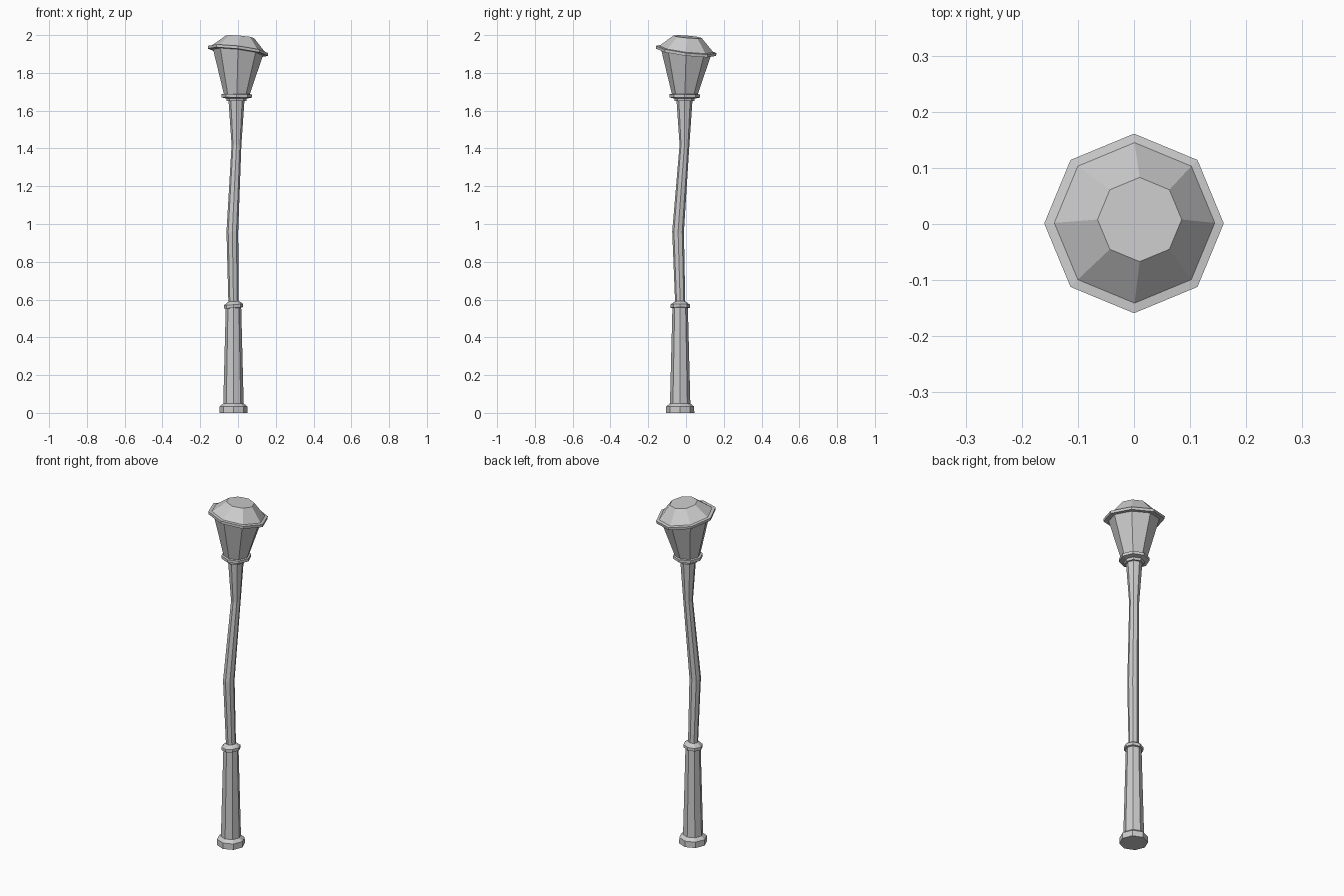
import bpy, bmesh
from math import cos, sin, pi

if "Cube" in bpy.data.objects:
    bpy.data.objects.remove(bpy.data.objects["Cube"])

SIDES = 8


def loft(name, rings, cap_bottom=False, cap_top=False):
    """Skin octagonal rings given as (cx, cy, z, radius, slope_x, slope_y)."""
    bm = bmesh.new()
    loops = []
    for cx, cy, z, r, sx, sy in rings:
        loop = []
        for i in range(SIDES):
            dx, dy = r * cos(2 * pi * i / SIDES), r * sin(2 * pi * i / SIDES)
            loop.append(bm.verts.new((cx + dx, cy + dy, z + sx * dx + sy * dy)))
        loops.append(loop)
    for a, b in zip(loops, loops[1:]):
        for i in range(SIDES):
            j = (i + 1) % SIDES
            bm.faces.new((a[i], a[j], b[j], b[i]))
    if cap_bottom:
        bm.faces.new(loops[0][::-1])
    if cap_top:
        bm.faces.new(loops[-1])
    mesh = bpy.data.meshes.new(name)
    bm.to_mesh(mesh)
    bm.free()
    obj = bpy.data.objects.new(name, mesh)
    bpy.context.collection.objects.link(obj)
    return obj


# Shared joint rings, so that neighbouring parts meet exactly
BX, BY = -0.024, -0.031
base_top = (BX, BY, 0.555, 0.041, 0.06, 0)
pole_foot = (BX, BY, 0.59, 0.027, 0.06, 0)
pole_head = (-0.008, -0.008, 1.65, 0.042, 0, 0)
lamp_foot = (-0.006, -0.006, 1.688, 0.069, -0.01, -0.01)
lamp_head = (0, 0, 1.909, 0.132, -0.12, -0.12)

# Tapered base with flange
loft("base", [
    (BX, BY, 0, 0.075, 0, 0),
    (BX, BY, 0.034, 0.074, 0, 0),
    (BX, BY, 0.05, 0.054, 0, 0),
    base_top,
], cap_bottom=True)

# Collar between base and pole
loft("base_collar", [
    base_top,
    (BX, BY, 0.556, 0.051, 0.08, 0),
    (BX, BY, 0.573, 0.051, 0.08, 0),
    (BX, BY, 0.584, 0.037, 0.08, 0),
    pole_foot,
])

# Crooked pole
loft("pole", [
    pole_foot,
    (-0.030, -0.042, 0.96, 0.031, 0, 0),
    (-0.008, -0.008, 1.42, 0.026, 0, 0),
    pole_head,
])

# Stepped lantern seat
loft("lantern_seat", [
    pole_head,
    (-0.008, -0.008, 1.65, 0.052, 0, 0),
    (-0.008, -0.008, 1.664, 0.054, 0, 0),
    (-0.007, -0.007, 1.670, 0.080, -0.01, -0.01),
    (-0.007, -0.007, 1.686, 0.080, -0.01, -0.01),
    lamp_foot,
])

# Flared lantern body
loft("lantern_body", [lamp_foot, lamp_head])

# Tilted roof with rim and flat top
loft("lantern_roof", [
    lamp_head,
    (0, 0, 1.909, 0.159, -0.12, -0.12),
    (0, 0.001, 1.924, 0.160, -0.12, -0.12),
    (0.001, 0.002, 1.926, 0.143, -0.12, -0.12),
    (0.010, 0.008, 1.991, 0.075, -0.085, -0.085),
], cap_top=True)
